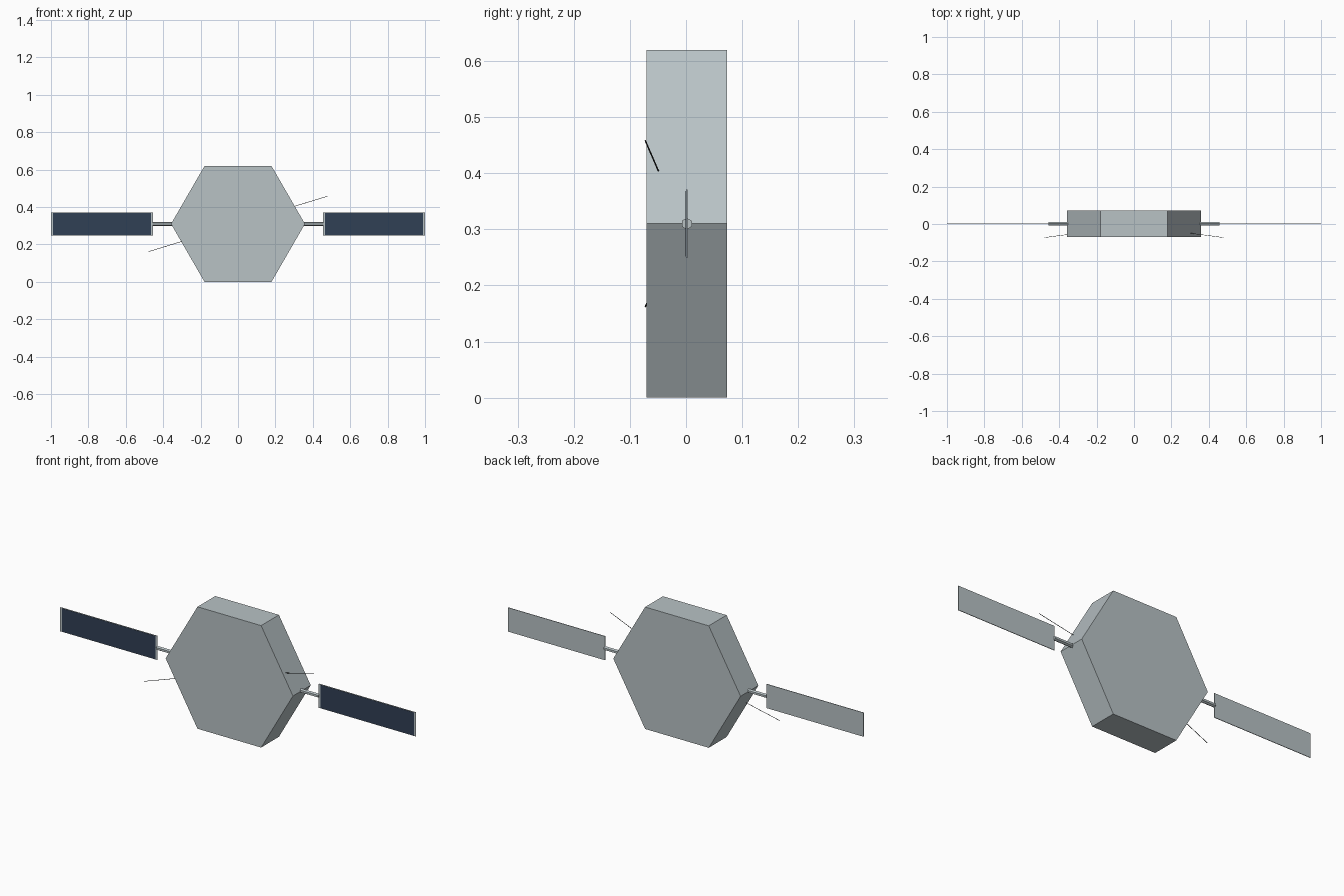
import bpy
import math
from mathutils import Vector

cube = bpy.data.objects.get("Cube")
if cube:
    bpy.data.objects.remove(cube, do_unlink=True)


def make_material(name, color):
    mat = bpy.data.materials.new(name)
    mat.use_nodes = True
    mat.diffuse_color = (*color, 1)
    mat.node_tree.nodes["Principled BSDF"].inputs["Base Color"].default_value = (*color, 1)
    return mat


hull_grey = make_material("hull grey", (0.48, 0.54, 0.56))
cell_blue = make_material("solar cell blue", (0.03, 0.05, 0.09))
antenna_dark = make_material("antenna dark grey", (0.06, 0.065, 0.07))

CENTER = Vector((0, 0.0015, 0.31))


def box(name, center, size, mat):
    bpy.ops.mesh.primitive_cube_add(size=1, location=center)
    obj = bpy.context.object
    obj.name = name
    obj.scale = size
    bpy.ops.object.transform_apply(location=False, rotation=False, scale=True)
    obj.data.materials.append(mat)


def rod(name, start, end, radius, sides, mat):
    axis = end - start
    bpy.ops.mesh.primitive_cylinder_add(vertices=sides, radius=radius, depth=axis.length,
                                        location=(start + end) / 2)
    obj = bpy.context.object
    obj.name = name
    obj.rotation_euler = axis.to_track_quat('Z', 'Y').to_euler()
    obj.data.materials.append(mat)
    return obj


# Hexagonal body with corners pointing left and right
body = rod("body", CENTER - Vector((0, 0.0715, 0)), CENTER + Vector((0, 0.0715, 0)),
           0.358, 6, hull_grey)
body.rotation_euler = (math.pi / 2, math.radians(30), 0)

for side, s in (("left", 1), ("right", -1)):
    # Boom from the body corner to the panel
    rod(side + "_boom", CENTER + Vector((0.33 * s, 0, 0)),
        CENTER + Vector((0.456 * s, 0, 0)), 0.0103, 6, hull_grey)

    # Solar panel with a dark cell sheet on its front
    middle = CENTER + Vector((0.727 * s, 0, 0))
    box(side + "_panel", middle, (0.546, 0.003, 0.122), hull_grey)
    box(side + "_solar_cells", middle - Vector((0, 0.0016, 0)),
        (0.526, 0.002, 0.117), cell_blue)

    # Whip antenna, the pair turned half round about the body axis
    rod(side + "_antenna", CENTER + Vector((0.285 * s, -0.0485, 0.089 * s)),
        CENTER + Vector((0.478 * s, -0.074, 0.148 * s)), 0.0013, 6, antenna_dark)
